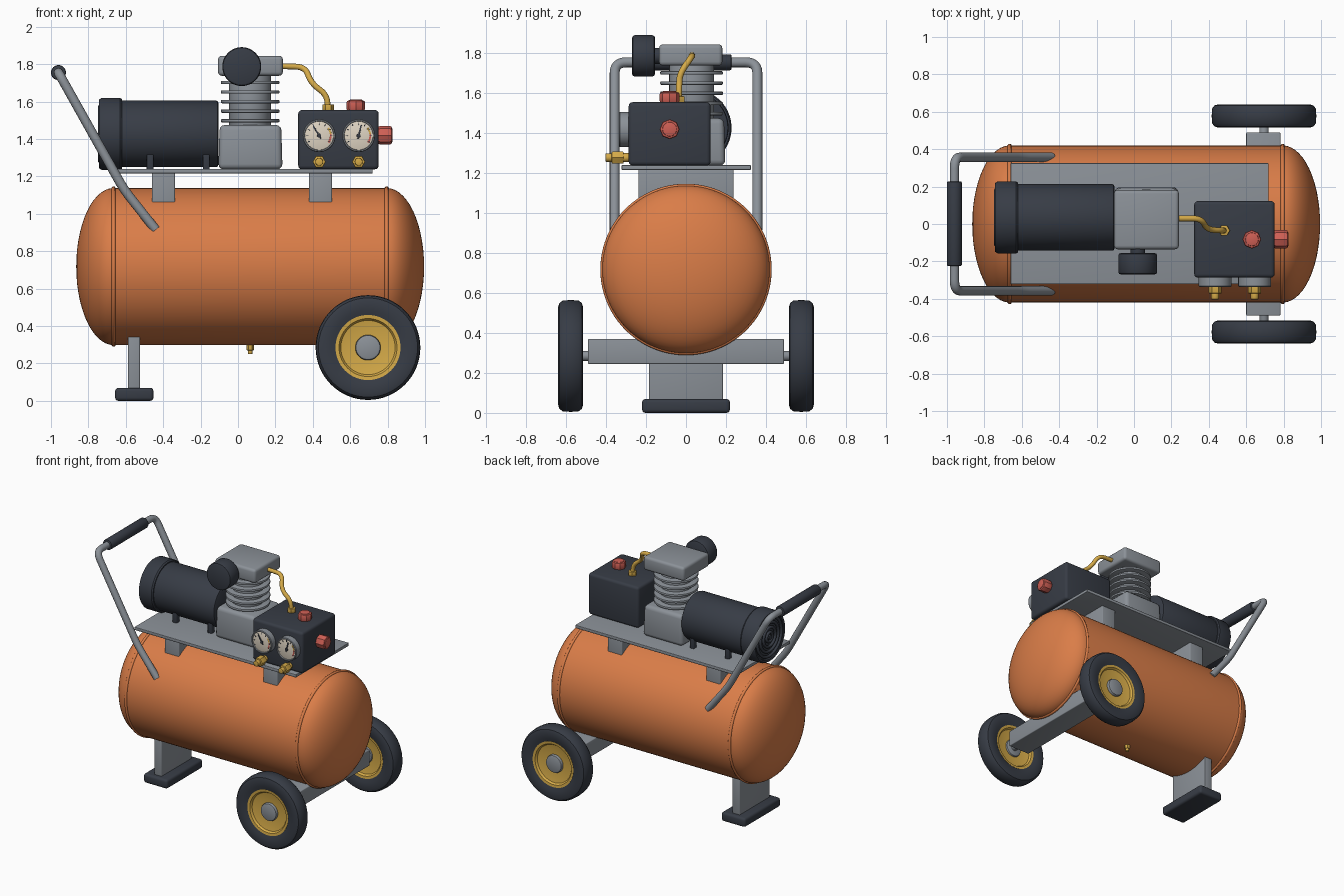
import bpy, bmesh, math
from mathutils import Vector, Matrix

if "Cube" in bpy.data.objects:
    bpy.data.objects.remove(bpy.data.objects["Cube"])


def material(name, rgb):
    m = bpy.data.materials.new(name)
    m.diffuse_color = (*rgb, 1)
    m.use_nodes = True
    m.node_tree.nodes["Principled BSDF"].inputs["Base Color"].default_value = m.diffuse_color
    return m


ORANGE = material("orange paint", (0.70, 0.205, 0.065))
DARK = material("dark rubber", (0.038, 0.045, 0.060))
GREY = material("grey metal", (0.26, 0.285, 0.315))
BRASS = material("brass", (0.66, 0.40, 0.065))
RED = material("red plastic", (0.62, 0.115, 0.09))
CREAM = material("cream dial", (0.75, 0.67, 0.55))
X, Y, Z = Vector((1, 0, 0)), Vector((0, 1, 0)), Vector((0, 0, 1))


def finish(bm, name, mat, angle=35):
    bmesh.ops.recalc_face_normals(bm, faces=bm.faces)
    me = bpy.data.meshes.new(name)
    bm.to_mesh(me)
    bm.free()
    me.materials.append(mat)
    ob = bpy.data.objects.new(name, me)
    bpy.context.collection.objects.link(ob)
    bpy.ops.object.select_all(action='DESELECT')
    ob.select_set(True)
    bpy.context.view_layer.objects.active = ob
    bpy.ops.object.shade_smooth_by_angle(angle=math.radians(angle))
    return ob


def box(name, x, y, z, mat, bevel=0.006, taper=1.0):
    """Bevelled box from (min, max) ranges; taper scales the top."""
    bm = bmesh.new()
    bmesh.ops.create_cube(bm, size=1)
    for v in bm.verts:
        k = taper if v.co.z > 0 else 1
        v.co = [(a + b) / 2 + c * (b - a) * s
                for (a, b), c, s in zip((x, y, z), v.co, (k, k, 1))]
    bmesh.ops.bevel(bm, geom=bm.edges[:], offset=bevel, segments=3,
                    profile=0.5, affect='EDGES')
    return finish(bm, name, mat)


def lathe(name, profile, loc, axis, mat, n=48, closed=False, angle=35):
    """Revolve (radius, distance along axis) points about the axis."""
    bm = bmesh.new()
    rot = Z.rotation_difference(axis).to_matrix()
    rings = []
    for r, t in profile:
        count = 1 if r < 1e-6 else n
        rings.append([bm.verts.new(Vector(loc) + rot @ Vector(
            (r * math.cos(math.tau * i / n), r * math.sin(math.tau * i / n), t)))
            for i in range(count)])
    pairs = list(zip(rings, rings[1:]))
    if closed:
        pairs.append((rings[-1], rings[0]))
    for a, b in pairs:
        for i in range(n):
            j = (i + 1) % n
            q = [a[i % len(a)], a[j % len(a)], b[j % len(b)], b[i % len(b)]]
            bm.faces.new(list(dict.fromkeys(q)))
    return finish(bm, name, mat, angle)


def disc(name, r, t0, t1, loc, axis, mat, c=0.006, n=48):
    """Solid cylinder with chamfered rims."""
    return lathe(name, [(0, t0), (r - c, t0), (r - c * .3, t0 + c * .3), (r, t0 + c),
                        (r, t1 - c), (r - c * .3, t1 - c * .3), (r - c, t1), (0, t1)],
                 loc, axis, mat, n)


def ring(name, R, r, loc, axis, mat, n=64):
    prof = [(R + r * math.cos(math.tau * i / 10), r * math.sin(math.tau * i / 10))
            for i in range(10)]
    return lathe(name, prof, loc, axis, mat, n, True, 60)


def tube(name, pts, r, mat, fillet=0.05):
    """Round pipe through points with rounded corners."""
    pts = [Vector(p) for p in pts]
    path = [pts[0]]
    for a, p, b in zip(pts, pts[1:], pts[2:]):
        d = min(fillet, (a - p).length * .48, (b - p).length * .48)
        s, e = p + (a - p).normalized() * d, p + (b - p).normalized() * d
        for i in range(7):
            u = i / 6
            path.append(s * (1 - u) ** 2 + p * 2 * u * (1 - u) + e * u * u)
    path.append(pts[-1])
    bm = bmesh.new()
    rings, up = [], None
    for i, p in enumerate(path):
        t = (path[min(i + 1, len(path) - 1)] - path[max(i - 1, 0)]).normalized()
        up = t.orthogonal() if up is None else up - t * up.dot(t)
        up.normalize()
        side = t.cross(up)
        rings.append([bm.verts.new(p + r * (up * math.cos(math.tau * k / 16)
                                            + side * math.sin(math.tau * k / 16)))
                      for k in range(16)])
    for a, b in zip(rings, rings[1:]):
        for k in range(16):
            bm.faces.new((a[k], a[(k + 1) % 16], b[(k + 1) % 16], b[k]))
    bm.faces.new(rings[0])
    bm.faces.new(rings[-1])
    return finish(bm, name, mat, 50)


# Tank with domed ends and weld beads
left, right, R = -0.665, 0.795, 0.42
arc = [math.pi / 2 * i / 14 for i in range(15)]
dome_l = [(R * math.sin(a), left - 0.2 * math.cos(a)) for a in arc]
dome_r = [(R * math.cos(a), right + 0.2 * math.sin(a)) for a in arc]
dome_l[0], dome_r[-1] = (0, left - 0.2), (0, right + 0.2)
lathe("tank", dome_l + dome_r, (0, 0, 0.718), X, ORANGE, 96)
for side, x in (("left", left), ("right", right)):
    ring("weld_bead_" + side, R - 0.002, 0.011, (x, 0, 0.718), X, ORANGE, 96)
disc("drain_plug", 0.02, 0.27, 0.32, (0.065, 0, 0), Z, BRASS, 0.003, 6)
disc("drain_tip", 0.012, 0.25, 0.28, (0.065, 0, 0), Z, BRASS, 0.003, 16)

# Front leg with rubber foot, axle beam
box("leg", (-0.588, -0.524), (-0.185, 0.185), (0.05, 0.40), GREY)
box("rubber_foot", (-0.657, -0.452), (-0.22, 0.22), (0, 0.07), DARK, 0.018)
box("axle_beam", (0.60, 0.783), (-0.49, 0.49), (0.245, 0.37), GREY)
disc("axle", 0.025, -0.60, 0.60, (0.695, 0, 0.285), Y, GREY, 0.003, 24)

# Wheels
tire = [(0.172, -0.05), (0.20, -0.058), (0.245, -0.0625), (0.265, -0.056), (0.277, -0.04),
        (0.28, 0), (0.277, 0.04), (0.265, 0.056), (0.245, 0.0625), (0.20, 0.058), (0.172, 0.05)]
rim = [(0, -0.025), (0.09, -0.025), (0.145, -0.035), (0.155, -0.05), (0.174, -0.052),
       (0.174, 0.052), (0.155, 0.05), (0.145, 0.035), (0.09, 0.025), (0, 0.025)]
for side, s in (("front", -1), ("back", 1)):
    c = (0.695, s * 0.5775, 0.285)
    lathe("tire_" + side, tire, c, Y * s, DARK, 64, True)
    lathe("rim_" + side, rim, c, Y * s, BRASS, 64)
    disc("hub_cap_" + side, 0.068, -0.04, 0.048, c, Y * s, GREY, 0.012, 32)

# Deck plate on two saddles
box("deck_plate", (-0.66, 0.72), (-0.322, 0.325), (1.216, 1.24), GREY, 0.004)
for side, x in (("left", -0.46), ("right", 0.38)):
    box("saddle_" + side, (x, x + 0.123), (-0.238, 0.238), (1.0, 1.22), GREY)

# Motor with fan cover, grille rings and feet
mc = (0, 0.035, 1.427)
disc("motor_body", 0.178, -0.66, -0.105, mc, X, DARK, 0.012, 64)
lathe("fan_cover", [(0, -0.725), (0.165, -0.725), (0.168, -0.74), (0.183, -0.743), (0.192, -0.73),
                    (0.193, -0.63), (0.186, -0.62), (0, -0.62)], mc, X, DARK, 64)
for i in range(4):
    ring(f"grille_ring_{i}", 0.035 + 0.037 * i, 0.011, (-0.737, 0.035, 1.427), X, DARK, 48)
disc("grille_hub", 0.018, -0.748, -0.72, mc, X, DARK, 0.003, 24)
for i, x in enumerate((-0.47, -0.17)):
    for j, y in enumerate((-0.105, 0.135)):
        box(f"motor_foot_{i}{j}", (x - 0.018, x + 0.018), (y, y + 0.04), (1.235, 1.36), DARK)

# Pump: crankcase, finned cylinder, head, air filter
box("crankcase", (-0.105, 0.238), (-0.138, 0.197), (1.238, 1.475), GREY, 0.028, 0.96)
pc = (0.065, 0.028, 0)
disc("pump_cylinder", 0.112, 1.45, 1.76, pc, Z, GREY)
for i in range(5):
    disc(f"cooling_fin_{i}", 0.157, 1.489 + 0.051 * i, 1.507 + 0.051 * i, pc, Z, GREY, 0.006, 64)
box("pump_head", (-0.107, 0.240), (-0.135, 0.182), (1.738, 1.845), GREY, 0.02)
disc("filter_neck", 0.04, -0.17, -0.12, (0.02, 0, 1.787), Y, DARK, 0.004, 24)
disc("air_filter", 0.104, -0.27, -0.155, (0.02, 0, 1.787), Y, DARK, 0.014)

# Brass delivery pipe
tube("delivery_pipe", [(0.22, 0.03, 1.79), (0.36, 0.03, 1.785), (0.39, -0.03, 1.70),
                       (0.475, -0.035, 1.635), (0.482, -0.035, 1.55)], 0.0155, BRASS, 0.05)
disc("pipe_nut", 0.031, 1.55, 1.585, (0.482, -0.035, 0), Z, BRASS, 0.004, 6)

# Control box with red knobs
box("control_box", (0.322, 0.752), (-0.287, 0.123), (1.238, 1.555), DARK, 0.02)
for name, loc, axis, h in (("top_knob", (0.63, -0.082, 1.55), Z, 0.056),
                           ("side_knob", (0.748, -0.082, 1.42), X, 0.075)):
    disc(name, 0.05, 0, h, loc, axis, RED, 0.012, 8)
    disc(name + "_collar", 0.036, 0, h + 0.004, loc, axis, RED, 0.004, 24)

# Gauges with dial, ticks, red zone and needle, and brass outlets
for side, x, lean in (("left", 0.434, 32), ("right", 0.645, -14)):
    g = Vector((x, 0, 1.418))
    lathe("gauge_bezel_" + side, [(0, 0.28), (0.088, 0.28), (0.088, 0.331), (0.084, 0.336),
                                  (0.078, 0.336), (0.076, 0.325), (0, 0.325)], g, -Y, GREY)
    disc("gauge_dial_" + side, 0.0765, 0.322, 0.328, g, -Y, CREAM, 0.001)

    def mark(name, deg, r0, r1, w, mat, lift=0.331):
        """Thin plate on the dial, deg measured anticlockwise from up."""
        ob = box(name, (-w, w), (-lift, -0.326), (r0, r1), mat, 0.0005)
        ob.data.transform(Matrix.Translation(g) @ Matrix.Rotation(-math.radians(deg), 4, 'Y'))

    for i in range(9):
        deg = 120 - 30 * i
        mark(f"tick_{side}_{i}", deg, 0.058, 0.071, 0.002, DARK)
    for i in range(4):
        mark(f"red_zone_{side}_{i}", -88 - 11 * i, 0.057, 0.067, 0.006, RED, 0.3295)
    for i in range(3):
        mark(f"amber_zone_{side}_{i}", -55 - 11 * i, 0.057, 0.067, 0.006, BRASS, 0.3295)
    mark("needle_" + side, lean, -0.018, 0.058, 0.004, DARK, 0.334)
    disc("needle_hub_" + side, 0.011, 0.325, 0.336, g, -Y, DARK, 0.002, 20)
    o = (x, 0, 1.278)
    disc("outlet_stem_" + side, 0.022, 0.28, 0.32, o, -Y, BRASS, 0.003, 24)
    disc("outlet_nut_" + side, 0.035, 0.312, 0.372, o, -Y, BRASS, 0.006, 6)
    disc("outlet_tip_" + side, 0.021, 0.36, 0.403, o, -Y, BRASS, 0.004, 24)

# Push handle and grip
half = [(-0.44, -0.357, 0.915), (-0.61, -0.357, 1.13), (-0.96, -0.357, 1.755)]
tube("handle", half + [(x, -y, z) for x, y, z in reversed(half)], 0.025, GREY, 0.06)
disc("handle_grip", 0.04, -0.225, 0.228, (-0.96, 0, 1.755), Y, DARK, 0.008, 32)
